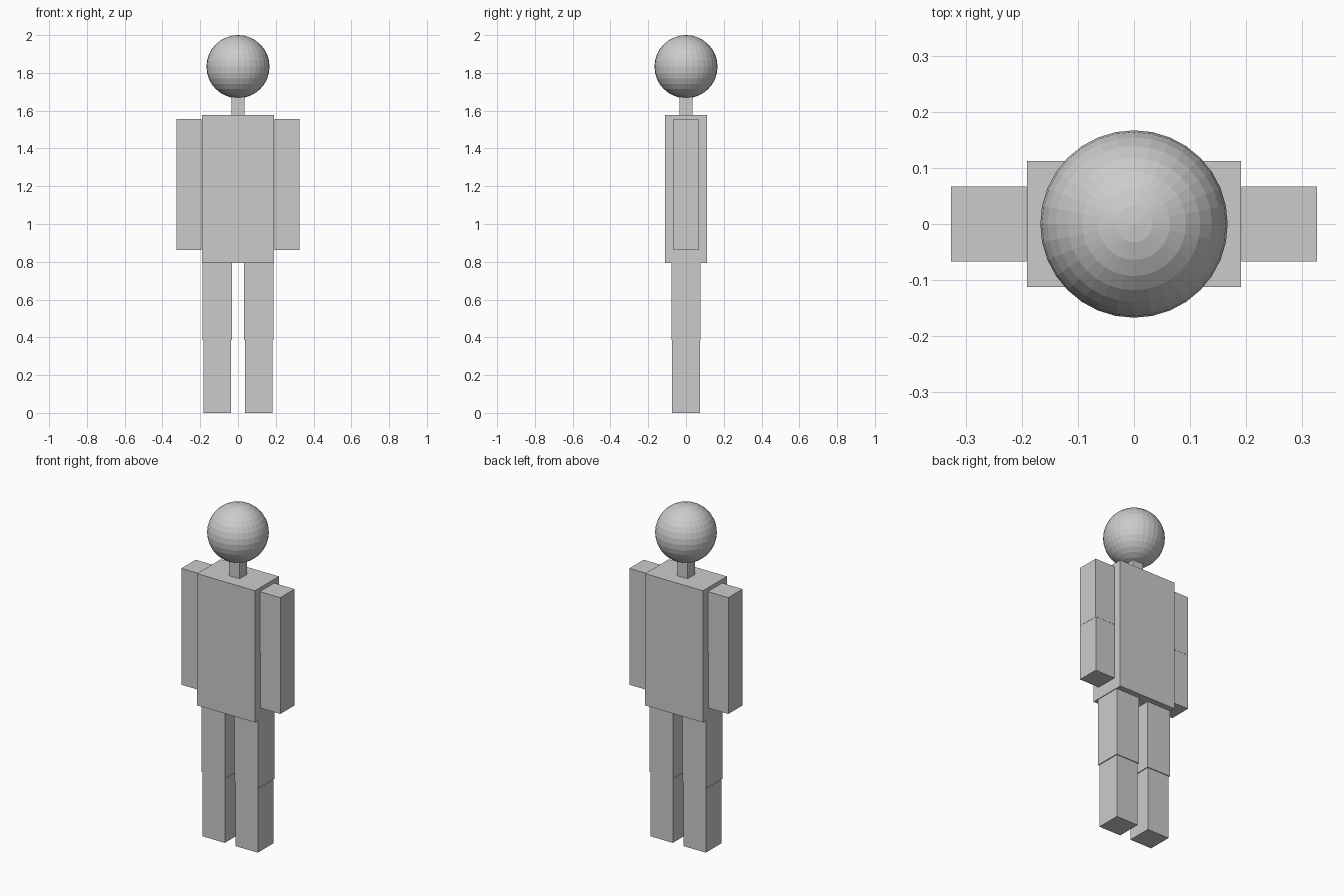
import bpy

if "Cube" in bpy.data.objects:
    bpy.data.objects.remove(bpy.data.objects["Cube"])


def box(name, x, y, z0, z1, cx=0.0):
    """Box with half sizes x, y between heights z0 and z1."""
    bpy.ops.mesh.primitive_cube_add(size=1, location=(cx, 0, (z0 + z1) / 2))
    ob = bpy.context.object
    ob.name = name
    ob.scale = (2 * x, 2 * y, z1 - z0)
    bpy.ops.object.transform_apply(location=False, rotation=False, scale=True)
    return ob


# Head: flat-shaded ball
bpy.ops.mesh.primitive_uv_sphere_add(segments=32, ring_count=16, radius=0.167,
                                     location=(0, 0, 1.833))
bpy.context.object.name = "head"

# Neck and torso
box("neck", 0.035, 0.035, 1.578, 1.68)
box("torso", 0.191, 0.112, 0.793, 1.578)

# Arms and legs, each in two segments
for side, s in (("left", 1), ("right", -1)):
    box(side + "_upper_arm", 0.067, 0.067, 1.195, 1.556, s * 0.259)
    box(side + "_lower_arm", 0.066, 0.066, 0.862, 1.195, s * 0.259)
    box(side + "_upper_leg", 0.078, 0.078, 0.385, 0.793, s * 0.109)
    box(side + "_lower_leg", 0.073, 0.073, 0.0, 0.385, s * 0.109)
